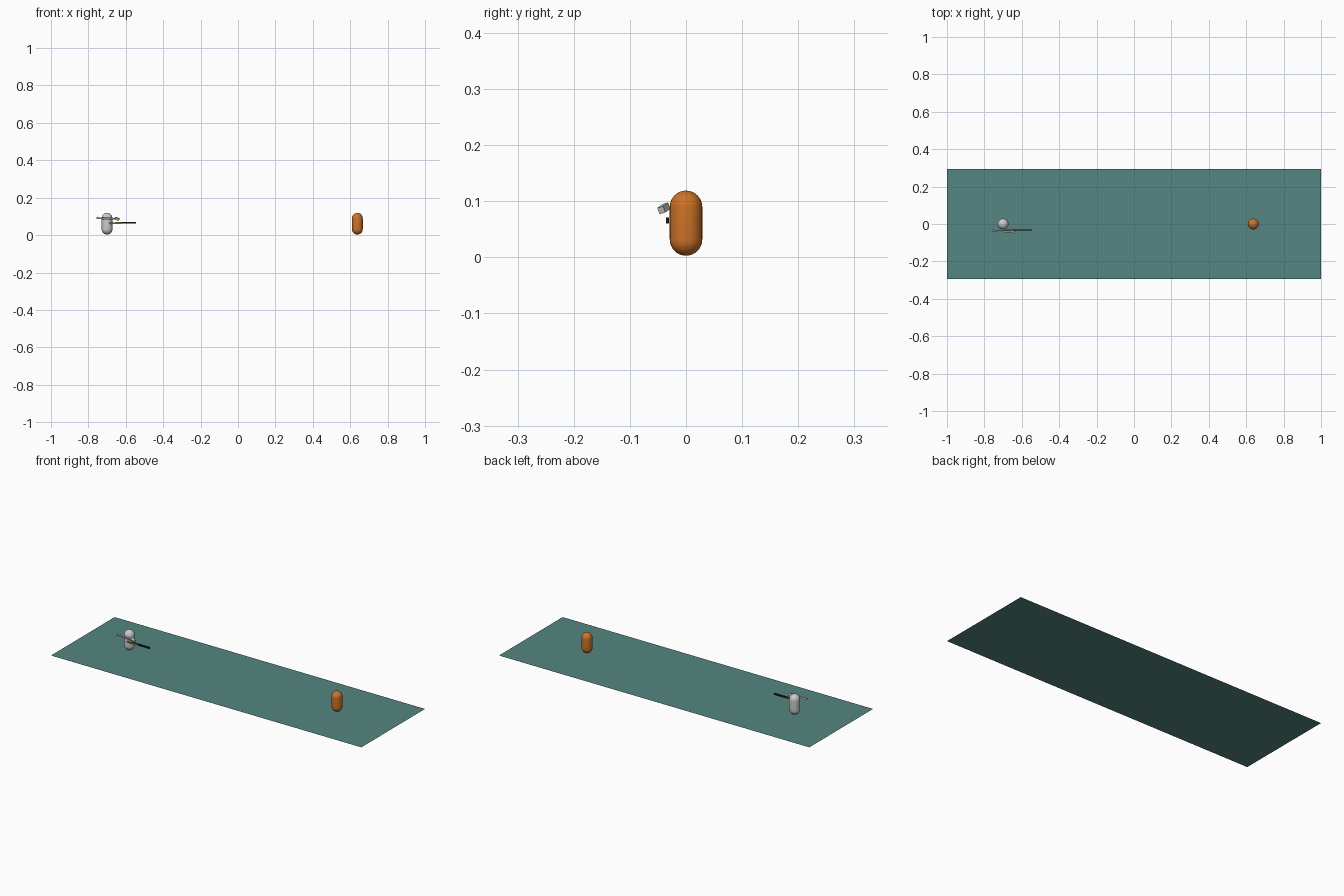
import bpy, bmesh, math
from mathutils import Matrix, Vector

if "Cube" in bpy.data.objects:
    bpy.data.objects.remove(bpy.data.objects["Cube"])


def material(name, color):
    m = bpy.data.materials.new(name)
    m.diffuse_color = (*color, 1)
    m.use_nodes = True
    m.node_tree.nodes["Principled BSDF"].inputs["Base Color"].default_value = m.diffuse_color
    return m


def finish(name, bm, mat=None):
    me = bpy.data.meshes.new(name)
    bmesh.ops.recalc_face_normals(bm, faces=bm.faces)
    bm.to_mesh(me)
    bm.free()
    ob = bpy.data.objects.new(name, me)
    bpy.context.collection.objects.link(ob)
    if mat:
        me.materials.append(mat)
    return ob


def capsule(name, x, r, z0, z1, mat=None):
    bm = bmesh.new()
    bmesh.ops.create_uvsphere(bm, u_segments=32, v_segments=16, radius=r)
    # pull the two halves apart; the equator ring becomes the side wall
    ring = [e for e in bm.edges if all(abs(v.co.z) < 1e-6 for v in e.verts)]
    split = bmesh.ops.split_edges(bm, edges=ring)
    for f in bm.faces:
        f.smooth = True
    top = {v for f in bm.faces if f.calc_center_median().z > 0 for v in f.verts}
    for v in bm.verts:
        v.co.z += (z1 - r) if v in top else (z0 + r)
        v.co.x += x
    rims = [e for e in bm.edges if e.is_boundary]
    for f in bmesh.ops.bridge_loops(bm, edges=rims)["faces"]:
        f.smooth = True
    return finish(name, bm, mat)


def bar(name, a, b, width, height, mat=None, roll=0):
    a, b = Vector(a), Vector(b)
    d = b - a
    bm = bmesh.new()
    bmesh.ops.create_cube(bm, size=1)
    m = (Matrix.Translation((a + b) / 2)
         @ d.to_track_quat('X', 'Z').to_matrix().to_4x4()
         @ Matrix.Rotation(math.radians(roll), 4, 'X')
         @ Matrix.Diagonal((d.length, width, height, 1)))
    bm.transform(m)
    return finish(name, bm, mat)


teal = material("teal", (0.09, 0.24, 0.22))
orange = material("orange", (0.62, 0.17, 0.02))
black = material("black", (0.01, 0.01, 0.01))
green = material("green", (0.25, 0.38, 0.03))

# flat base sheet
bm = bmesh.new()
bmesh.ops.create_grid(bm, x_segments=10, y_segments=10, size=1)
bm.transform(Matrix.Diagonal((1, 0.293, 1, 1)))
finish("base_sheet", bm, teal)

# two standing figures
capsule("grey_body", -0.70, 0.029, 0.003, 0.119)
capsule("orange_body", 0.638, 0.029, 0.003, 0.119, orange)

# held tool: grip and barrel
bar("grip_rail", (-0.69, -0.033, 0.064), (-0.62, -0.033, 0.064), 0.006, 0.007, green)
bar("barrel", (-0.655, -0.033, 0.066), (-0.546, -0.033, 0.066), 0.006, 0.010, black)

# slanted arm with a small block hand
bar("arm", (-0.755, -0.035, 0.091), (-0.65, -0.042, 0.087), 0.008, 0.008, None, 15)
bar("hand", (-0.658, -0.035, 0.091), (-0.637, -0.044, 0.084), 0.012, 0.012, None, 15)
